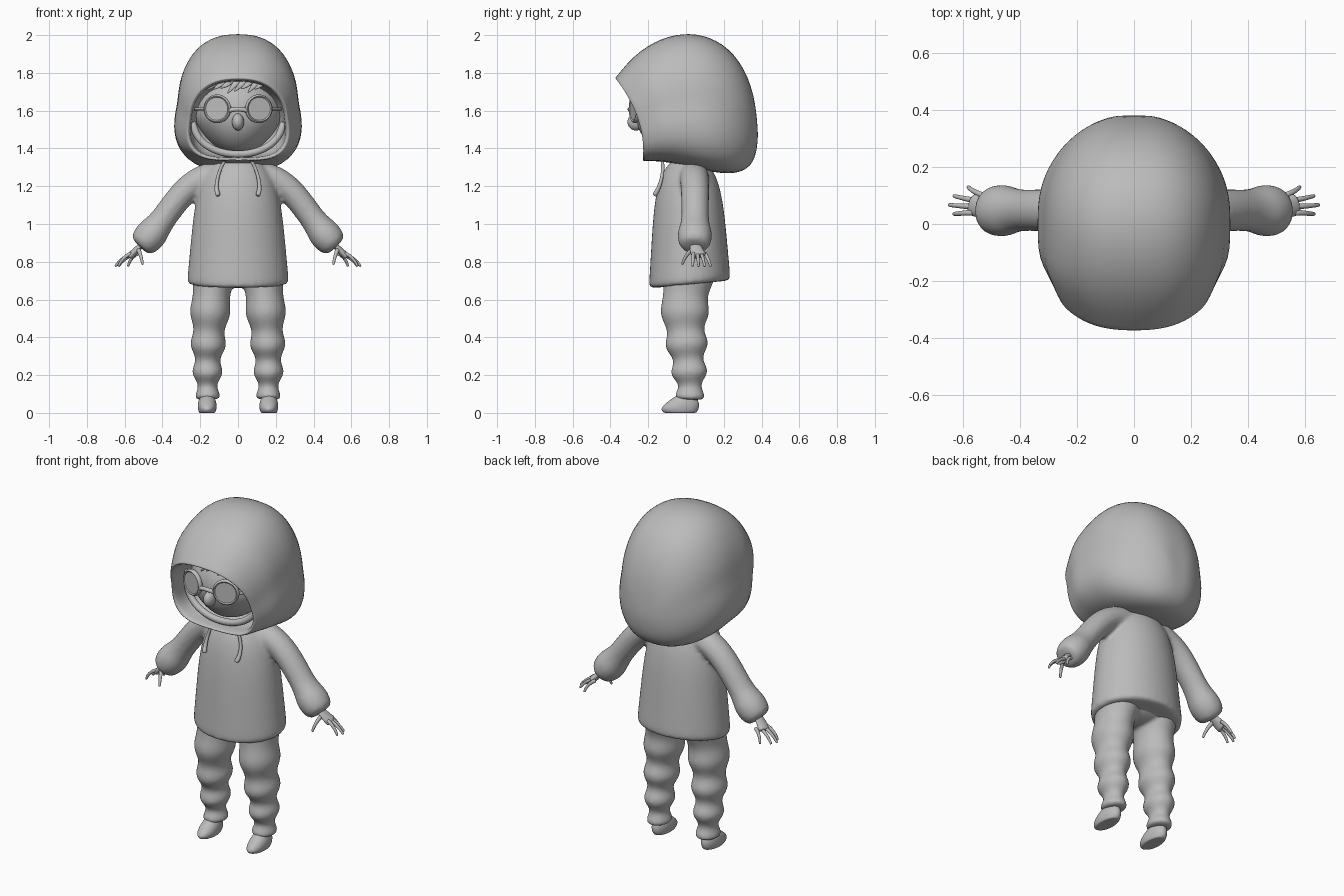
import bpy, bmesh, math
from mathutils import Vector, Matrix
from mathutils.geometry import interpolate_bezier

if "Cube" in bpy.data.objects:
    bpy.data.objects.remove(bpy.data.objects["Cube"])

SHADE = 0.5
grey = bpy.data.materials.new("clay grey")
grey.use_nodes = True
grey.diffuse_color = (SHADE, SHADE, SHADE, 1)
grey.node_tree.nodes["Principled BSDF"].inputs["Base Color"].default_value = (SHADE, SHADE, SHADE, 1)
SIDES = {"left": 1, "right": -1}


def finish(name, bm, subdivisions=1, voxel=None):
    """Turn a bmesh into a smooth object, optionally fused into one skin."""
    bmesh.ops.recalc_face_normals(bm, faces=bm.faces)
    for face in bm.faces:
        face.smooth = True
    mesh = bpy.data.meshes.new(name)
    bm.to_mesh(mesh)
    bm.free()
    mesh.materials.append(grey)
    part = bpy.data.objects.new(name, mesh)
    bpy.context.collection.objects.link(part)
    if subdivisions:
        rounding = part.modifiers.new("rounding", 'SUBSURF')
        rounding.levels = rounding.render_levels = subdivisions
    else:
        mesh.set_sharp_from_angle(angle=1)
    if voxel:
        fuse = part.modifiers.new("fuse", 'REMESH')
        fuse.mode, fuse.voxel_size, fuse.use_smooth_shade = 'VOXEL', voxel, True
        soften = part.modifiers.new("soften", 'SMOOTH')
        soften.iterations = 5


def loft(bm, rings):
    """Skin a list of point rings and close both ends."""
    rows = [[bm.verts.new(point) for point in ring] for ring in rings]
    count = len(rows[0])
    for row, following in zip(rows, rows[1:]):
        for i in range(count):
            j = (i + 1) % count
            bm.faces.new((row[i], row[j], following[j], following[i]))
    for end in (rows[0], rows[-1]):
        middle = bm.verts.new(sum((v.co for v in end), Vector()) / count)
        for i in range(count):
            bm.faces.new((end[i], end[(i + 1) % count], middle))


def circle(count):
    """Cosine and sine pairs around a full turn."""
    return [(math.cos(i * math.tau / count), math.sin(i * math.tau / count)) for i in range(count)]


def tube(bm, controls, radius, across, side=1, depth=1, steps=8, sides=12):
    """Oval tube along a Bezier path; radius is a function of the path fraction."""
    path = interpolate_bezier(*[Vector((x * side, y, z)) for x, y, z in controls], steps)
    rings = []
    for i, point in enumerate(path):
        along = (path[min(i + 1, steps - 1)] - path[max(i - 1, 0)]).normalized()
        u = Vector(across)
        u = (u - along * u.dot(along)).normalized()
        v = along.cross(u) * depth
        size = radius(i / (steps - 1))
        rings.append([point + (u * c + v * s) * size for c, s in circle(sides)])
    loft(bm, rings)


def ball(bm, centre, size):
    place = Matrix.Translation(centre) @ Matrix.Diagonal((*size, 1))
    return bmesh.ops.create_uvsphere(bm, u_segments=32, v_segments=20, radius=1, matrix=place)["verts"]


X, Y, Z = (1, 0, 0), (0, 1, 0), (0, 0, 1)

# Hood: rings strung between a crown curve and an underside curve, fuller below
STEPS = 14
crown = interpolate_bezier(*map(Vector, ((0, -0.37, 1.78), (0, -0.13, 2.14), (0, 0.37, 2.1), (0, 0.38, 1.5))), STEPS)
under = interpolate_bezier(*map(Vector, ((0, -0.22, 1.33), (0, 0, 1.36), (0, 0.38, 1.1), (0, 0.38, 1.45))), STEPS)
rings = []
for i, (top, low) in enumerate(zip(crown, under)):
    t = i / (STEPS - 1)
    centre = (top + low) / 2
    width = 0.32 * math.sqrt(1 - (max(0, centre.y) / 0.385) ** 2) * min(1, 0.84 + t)
    flare, bow = 0.2 + 0.6 * t - 0.8 * t * t, 0.05 * (1 - t)
    ring = []
    for c, s in circle(32):
        power = 0.8 if c > 0 else 0.55 + 0.3 * t
        x = width * math.copysign(abs(s) ** power, s) * (1 + flare * max(0, -c))
        ring.append(centre + (top - low) / 2 * c + Vector((x, bow * s * s, 0)))
    rings.append(ring)

# Rolled rim and lining: the first ring scaled and pushed inwards
rim_centre = (crown[0] + under[0]) / 2
lining = [[rim_centre + (p - rim_centre) * scale + Vector((0, push, 0)) for p in rings[0]]
          for scale, push in ((0.9, 0.2), (0.9, 0.03), (0.93, 0), (0.97, -0.01))]
bm = bmesh.new()
loft(bm, lining + rings)
finish("hood", bm)

# Fabric roll around the lower half of the hood opening
bm = bmesh.new()
tube(bm, ((-0.24, -0.14, 1.54), (-0.23, -0.17, 1.31), (0.23, -0.17, 1.31), (0.24, -0.14, 1.54)),
     lambda t: 0.02, Y, steps=12)
finish("hood_inner_roll", bm)

# Head with a tapered jaw
bm = bmesh.new()
for v in ball(bm, (0, -0.03, 1.59), (0.24, 0.24, 0.23)):
    v.co.x *= 1 - 1.3 * max(0, 1.56 - v.co.z)
finish("head", bm)

bm = bmesh.new()
ball(bm, (0, -0.265, 1.54), (0.032, 0.045, 0.045))
finish("nose", bm)

# Fringe of slanted hair locks
bm = bmesh.new()
for i in range(9):
    x = (i - 4) * 0.036
    tip = 1.69 + 0.012 * (i % 3) + x * x
    tube(bm, ((x + 0.06, -0.2, 1.79), (x + 0.04, -0.26, 1.76), (x + 0.01, -0.28, 1.73), (x - 0.02, -0.27, tip)),
         lambda t: 0.024 - 0.02 * t * t, X, depth=0.6, sides=8, steps=5)
finish("hair_fringe", bm)

# Round glasses, turned slightly around the face
bm = bmesh.new()
for side in SIDES.values():
    place = Matrix.Translation((0.11 * side, -0.27, 1.61)) @ Matrix.Rotation(0.3 * side, 4, 'Z')
    hoop = []
    for c, s in circle(32):
        hoop.append([place @ Vector((c * (0.067 + 0.009 * a), 0.014 * b, s * (0.067 + 0.009 * a)))
                     for a, b in circle(8)])
    loft(bm, hoop + hoop[:1])
    bmesh.ops.create_cone(bm, cap_ends=True, segments=32, radius1=0.065, radius2=0.065, depth=0.02,
                          matrix=place @ Matrix.Rotation(math.pi / 2, 4, 'X'))
    tube(bm, ((0.17, -0.25, 1.61), (0.2, -0.22, 1.61), (0.24, -0.16, 1.61), (0.25, -0.08, 1.61)),
         lambda t: 0.008, Z, side)
tube(bm, ((-0.05, -0.29, 1.6), (-0.02, -0.3, 1.61), (0.02, -0.3, 1.61), (0.05, -0.29, 1.6)), lambda t: 0.012, Z)
finish("glasses", bm, subdivisions=0)

# Hooded top: flared torso with a domed shoulder line, fused to the sleeves
bm = bmesh.new()
torso = []
for i in range(11):
    t = i / 10.5
    width = (0.275 - 0.065 * t) * math.sqrt(1 - t ** 6)
    torso.append([Vector((width * c, 0.02 - 0.01 * t + 0.8 * width * s, 0.68 + 0.7 * t + 0.02 * s * (1 - t)))
                  for c, s in circle(20)])
hem = [Vector((0.9 * p.x, 0.9 * p.y, p.z)) for p in torso[0]]
loft(bm, [hem] + torso)


def sleeve_radius(t):
    """Even sleeve that puffs out just above the cuff."""
    return 0.082 - 0.01 * t + 0.026 * math.exp(-((t - 0.88) / 0.1) ** 2)


for side in SIDES.values():
    tube(bm, ((0.1, 0.04, 1.26), (0.3, 0.05, 1.25), (0.36, 0.05, 1.03), (0.52, 0.045, 0.88)),
         sleeve_radius, Y, side, depth=0.93, steps=14)
finish("hooded_top", bm, 1, 0.012)

# Baggy trousers: hips and two legs with stacked fabric folds
bm = bmesh.new()
ball(bm, (0, 0.03, 0.76), (0.22, 0.14, 0.1))


def leg_radius(t):
    """Tapering leg with folds that tighten towards the ankle."""
    return 0.115 - 0.06 * t ** 1.4 + 0.014 * t ** 0.5 * math.cos(math.tau * (4 * t ** 1.4 + 0.08))


for side in SIDES.values():
    tube(bm, ((0.125, 0.03, 0.78), (0.15, -0.05, 0.54), (0.167, 0.03, 0.31), (0.16, 0.02, 0.07)),
         leg_radius, X, side, depth=1.2, steps=30, sides=16)
finish("trousers", bm, 1, 0.01)

for label, side in SIDES.items():
    # Drawstring hanging from the collar
    bm = bmesh.new()
    tube(bm, ((0.06, -0.13, 1.35), (0.1, -0.11, 1.3), (0.13, -0.13, 1.2), (0.105, -0.168, 1.15)),
         lambda t: 0.009 + 0.006 * t ** 4, X, side)
    finish(label + "_drawstring", bm)

    # Hand: palm, four fanned fingers and a thumb
    bm = bmesh.new()
    tube(bm, ((0.5, 0.05, 0.9), (0.53, 0.05, 0.87), (0.55, 0.06, 0.85), (0.57, 0.07, 0.83)),
         lambda t: 0.03 + 0.012 * t, Y, side, depth=0.5)
    for i in range(4):
        root = Vector((0.565 - 0.012 * i, 0.04 + 0.02 * i, 0.845))
        tip = Vector((0.65 - 0.017 * (i - 1) ** 2, 0.035 + 0.032 * i, 0.775))
        knuckle = Vector((0.01, 0, 0.01))
        tube(bm, (root, root.lerp(tip, 0.3) + knuckle, root.lerp(tip, 0.7) + knuckle, tip),
             lambda t: 0.012 - 0.005 * t, Y, side, sides=8)
    tube(bm, ((0.53, 0.04, 0.87), (0.52, 0.01, 0.85), (0.51, -0.01, 0.82), (0.505, -0.02, 0.785)),
         lambda t: 0.014 - 0.007 * t, Y, side, sides=8)
    finish(label + "_hand", bm)

    # Shoe: wedge that thins towards the toe, flat under the sole
    bm = bmesh.new()
    for v in ball(bm, (0.163 * side, -0.03, 0.04), (0.05, 0.1, 0.075)):
        v.co.z = max(0, v.co.z * (1 - 4 * max(0, -v.co.y)))
    finish(label + "_shoe", bm)
